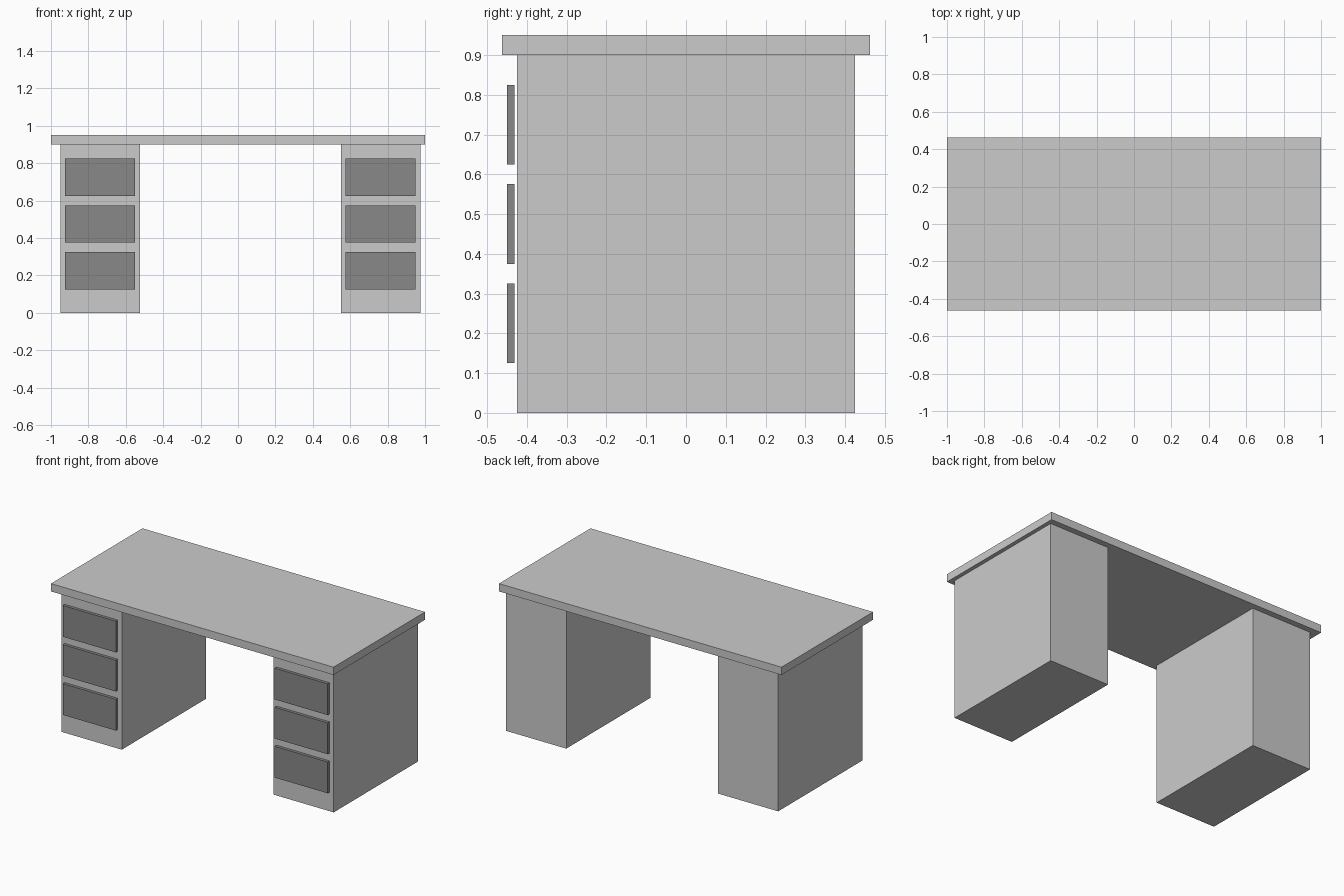
import bpy

if "Cube" in bpy.data.objects:
    bpy.data.objects.remove(bpy.data.objects["Cube"])


def box(name, x, y, z, material=None):
    """Box from (min, max) ranges along each axis."""
    bpy.ops.mesh.primitive_cube_add(size=1, location=[sum(r) / 2 for r in (x, y, z)])
    obj = bpy.context.object
    obj.name = name
    obj.scale = [r[1] - r[0] for r in (x, y, z)]
    bpy.ops.object.transform_apply(location=False, rotation=False, scale=True)
    if material:
        obj.data.materials.append(material)
    return obj


dark = bpy.data.materials.new("dark_grey")
dark.diffuse_color = (0.25, 0.25, 0.25, 1)
dark.use_nodes = True
dark.node_tree.nodes["Principled BSDF"].inputs["Base Color"].default_value = dark.diffuse_color

# Desktop slab
box("desktop", (-1, 1), (-0.4625, 0.4625), (0.9, 0.95))

# Two pedestals, each with three drawer fronts standing just clear of the face
for side, x0 in (("left", -0.95), ("right", 0.55)):
    box(f"{side}_pedestal", (x0, x0 + 0.425), (-0.425, 0.425), (0, 0.9))
    for i in range(3):
        z0 = 0.125 + 0.25 * i
        box(f"{side}_drawer_front_{i + 1}", (x0 + 0.025, x0 + 0.4),
            (-0.45, -0.431), (z0, z0 + 0.2), dark)
